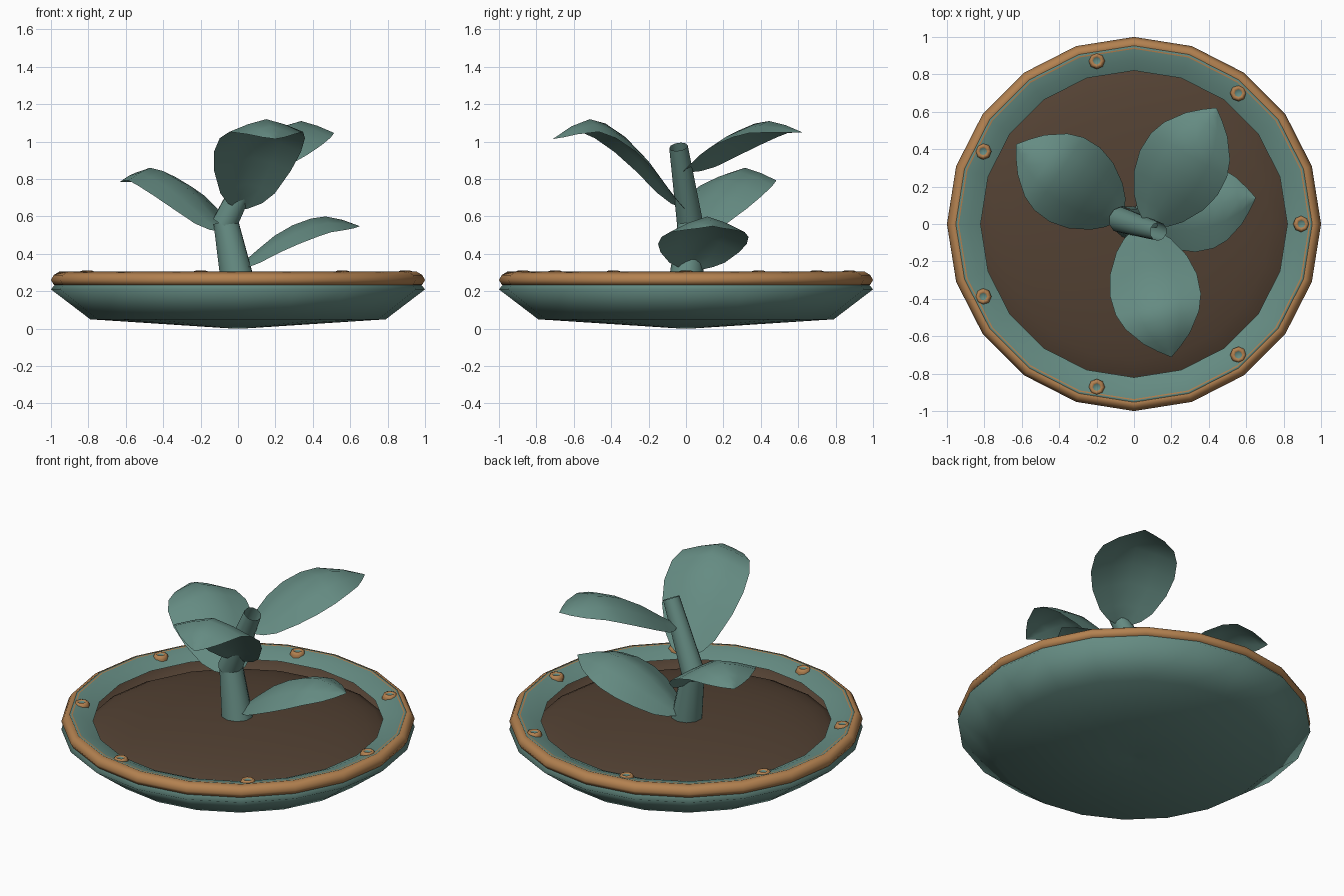
import bpy, bmesh, math
from mathutils import Vector

cube = bpy.data.objects.get("Cube")
if cube:
    bpy.data.objects.remove(cube, do_unlink=True)


def material(name, rgb):
    m = bpy.data.materials.new(name)
    m.use_nodes = True
    col = (*rgb, 1)
    m.diffuse_color = col
    bsdf = next(n for n in m.node_tree.nodes if n.type == 'BSDF_PRINCIPLED')
    bsdf.inputs["Base Color"].default_value = col
    bsdf.inputs["Roughness"].default_value = 0.8
    return m


GREEN = material("muted_teal", (0.13, 0.26, 0.225))
COPPER = material("copper_brown", (0.45, 0.22, 0.08))
SOIL = material("dark_soil", (0.086, 0.053, 0.033))


def finish(name, bm, mats, angle):
    mesh = bpy.data.meshes.new(name)
    bm.to_mesh(mesh)
    bm.free()
    for m in mats:
        mesh.materials.append(m)
    ob = bpy.data.objects.new(name, mesh)
    bpy.context.collection.objects.link(ob)
    bpy.ops.object.select_all(action='DESELECT')
    ob.select_set(True)
    bpy.context.view_layer.objects.active = ob
    bpy.ops.object.shade_smooth_by_angle(angle=math.radians(angle))


def lathe(name, profile, sides, mats, bands=None, center=(0, 0, 0), angle=130):
    """Spin (radius, height) points, listed outward from below; bands gives a material per strip."""
    bm = bmesh.new()
    rings = []
    for r, z in profile:
        n = sides if r > 0 else 1
        rings.append([bm.verts.new((center[0] + r * math.cos(math.tau * i / sides),
                                    center[1] + r * math.sin(math.tau * i / sides),
                                    center[2] + z)) for i in range(n)])
    for k, (a, b) in enumerate(zip(rings, rings[1:])):
        for i in range(sides):
            j = (i + 1) % sides
            if len(a) == 1:
                corners = (a[0], b[j], b[i])
            elif len(b) == 1:
                corners = (a[i], a[j], b[0])
            else:
                corners = (a[i], a[j], b[j], b[i])
            bm.faces.new(corners).material_index = bands[k] if bands else 0
    finish(name, bm, mats, angle)


# Shallow bowl with an inward sloping lip and a fine copper line on it
lathe("bowl", [(0, 0.004), (0.022, 0), (0.79, 0.05), (1.0, 0.21), (0.975, 0.24), (0.955, 0.302),
               (0.943, 0.302), (0.936, 0.301), (0.88, 0.287), (0.82, 0.26)],
      20, [GREEN, COPPER], [0, 0, 0, 0, 0, 0, 1, 0, 0])

# Copper band around the lip
lathe("rim_band", [(0.96, 0.232), (0.985, 0.235), (1.0, 0.26), (0.985, 0.287),
                   (0.955, 0.305), (0.95, 0.298)], 20, [COPPER])

# Rounded soil mound that drops away under the lip, with a lining behind it
mound = [(0.88 * math.cos(a), 0.15 + 0.14 * math.sin(a))
         for a in (math.pi / 2 * k / 8 for k in range(8))]
lathe("soil", mound + [(0, 0.29)], 20, [SOIL])
lathe("soil_lining", [(0.95, 0.26), (0.94, 0.19), (0.88, 0.15)], 20, [SOIL])

# Rivets spaced around the lip, each with a teal centre
for k in range(7):
    a = math.tau * k / 7
    lathe(f"rivet_{k + 1}", [(0.045, -0.03), (0.044, 0.002), (0.037, 0.016), (0.027, 0.02),
                             (0.02, 0.012), (0, 0.012)], 8, [COPPER, GREEN], [0, 0, 0, 0, 1],
          (0.895 * math.cos(a), 0.895 * math.sin(a), 0.29))


# Two leaning open stem pieces
def stem(name, start, end, r1, r2):
    start, end = Vector(start), Vector(end)
    axis = end - start
    bm = bmesh.new()
    bmesh.ops.create_cone(bm, cap_ends=False, segments=10, radius1=r1, radius2=r2,
                          depth=axis.length)
    rot = axis.to_track_quat('Z', 'Y').to_matrix()
    for v in bm.verts:
        v.co = rot @ v.co + (start + end) / 2
    finish(name, bm, [GREEN], 60)


stem("lower_stem", (0, 0, 0.24), (-0.065, 0.025, 0.57), 0.094, 0.069)
stem("upper_stem", (-0.072, 0.022, 0.56), (0.13, -0.04, 0.972), 0.07, 0.05)

# Leaf outline: (distance along, half width, height of the midrib)
LEAF = [(0, 0.02, 0), (0.07, 0.095, 0.12), (0.15, 0.15, 0.27), (0.3, 0.212, 0.57),
        (0.45, 0.24, 0.8), (0.6, 0.235, 0.95), (0.72, 0.203, 1), (0.86, 0.128, 0.92),
        (0.94, 0.062, 0.84), (1, 0.003, 0.78)]


def leaf(name, base, tip, rise, droop, curl=1):
    base = Vector(base)
    along = Vector((tip[0], tip[1], base.z)) - base
    side = Vector((-along.y, along.x, 0)).normalized()
    bm = bmesh.new()
    rows = []
    for t, w, h in LEAF:
        row = []
        for s in (-1, -0.5, 0, 0.5, 1):
            z = rise * h ** curl - droop * abs(s) ** 1.3 * w / 0.24
            row.append(bm.verts.new(base + along * t + side * s * w + Vector((0, 0, z))))
        rows.append(row)
    for a, b in zip(rows, rows[1:]):
        for i in range(4):
            bm.faces.new((a[i], b[i], b[i + 1], a[i + 1]))
    bmesh.ops.recalc_face_normals(bm, faces=bm.faces)
    if sum(f.normal.z for f in bm.faces) < 0:
        bmesh.ops.reverse_faces(bm, faces=bm.faces)
    finish(name, bm, [GREEN], 60)


leaf("front_leaf", (0.025, -0.01, 0.645), (0.2, -0.71), 0.475, 0.08)
leaf("back_leaf", (0.075, -0.01, 0.84), (0.44, 0.62), 0.27, 0.075)
leaf("right_leaf", (-0.06, 0.035, 0.52), (-0.63, 0.425), 0.34, 0.08)
leaf("left_leaf", (0, 0.045, 0.32), (0.65, 0.14), 0.28, 0.1, 0.82)
